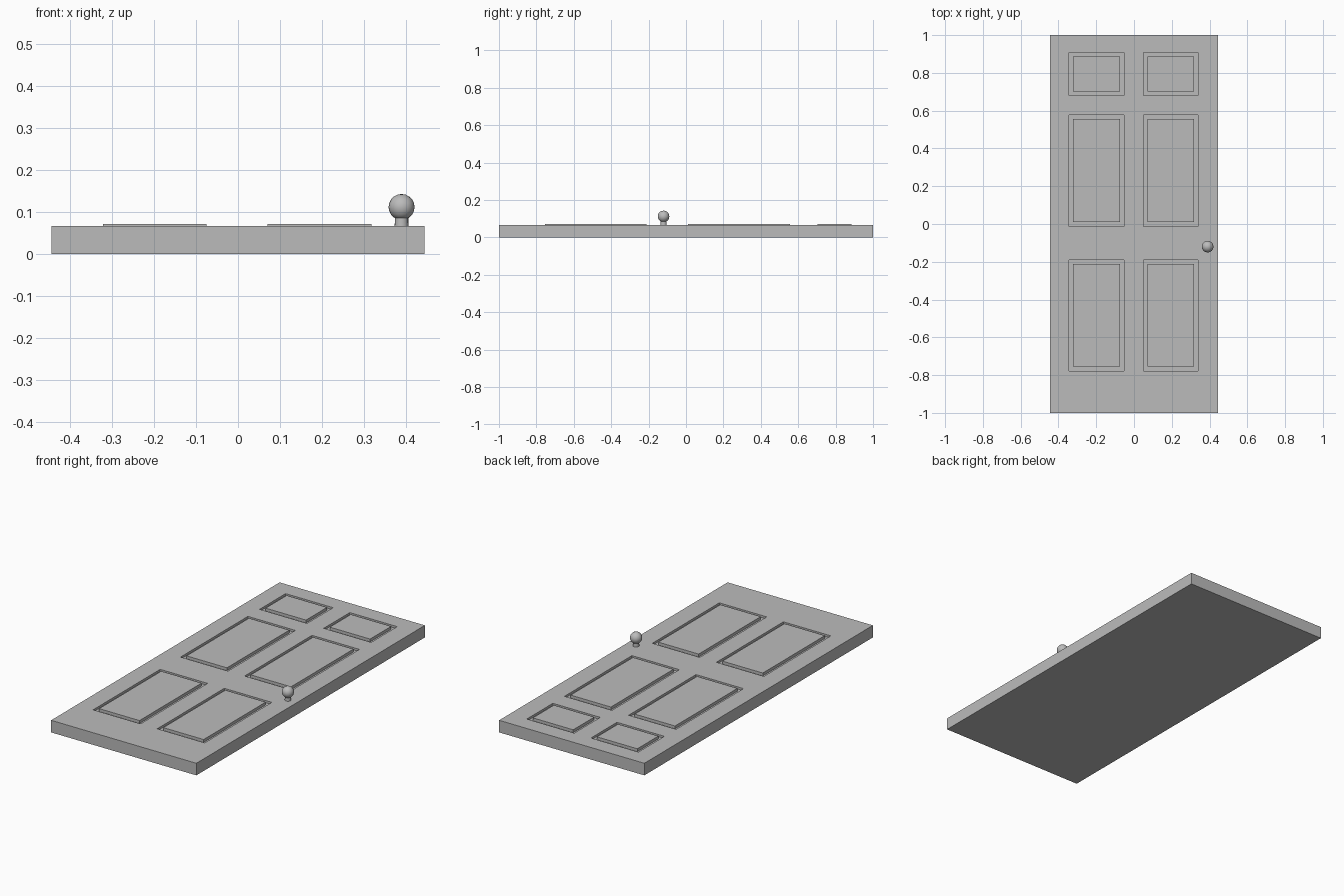
import bpy
import bmesh

cube = bpy.data.objects.get("Cube")
if cube:
    bpy.data.objects.remove(cube, do_unlink=True)

grey = bpy.data.materials.new("plain grey")
grey.use_nodes = True
COLOUR = (0.5, 0.5, 0.5, 1)
grey.diffuse_color = COLOUR
grey.node_tree.nodes["Principled BSDF"].inputs["Base Color"].default_value = COLOUR

TOP, RECESS, PANEL = 0.067, 0.055, 0.071
BORDER = 0.031


def add_object(name, bm):
    bmesh.ops.recalc_face_normals(bm, faces=bm.faces)
    mesh = bpy.data.meshes.new(name)
    bm.to_mesh(mesh)
    bm.free()
    mesh.materials.append(grey)
    obj = bpy.data.objects.new(name, mesh)
    bpy.context.collection.objects.link(obj)
    return obj


def step(bm, faces, thickness, z):
    """Inset each face, then move the inner faces to height z."""
    bmesh.ops.inset_individual(bm, faces=faces, thickness=thickness)
    for face in faces:
        for v in face.verts:
            v.co.z = z


# Door leaf: the odd cells of an uneven grid hold the six panels
xs = [-0.445, -0.344, -0.053, 0.049, 0.34, 0.445]
ys = [-1, -0.777, -0.19, -0.012, 0.578, 0.68, 0.908, 1]
bm = bmesh.new()
grid = [[bm.verts.new((x, y, TOP)) for y in ys] for x in xs]
cells = []
for i in range(len(xs) - 1):
    for j in range(len(ys) - 1):
        face = bm.faces.new((grid[i][j], grid[i + 1][j],
                             grid[i + 1][j + 1], grid[i][j + 1]))
        if i % 2 and j % 2:
            cells.append(face)

# Edges and back of the leaf
rim = [e for e in bm.edges if e.is_boundary]
walls = bmesh.ops.extrude_edge_only(bm, edges=rim)["geom"]
for v in walls:
    if isinstance(v, bmesh.types.BMVert):
        v.co.z = 0
bmesh.ops.contextual_create(bm, geom=[e for e in walls if isinstance(e, bmesh.types.BMEdge)])

# Sunken moulding with a raised field in each panel
step(bm, cells, 0, RECESS)
step(bm, cells, BORDER, RECESS)
step(bm, cells, 0, PANEL)
add_object("door_leaf", bm)

# Knob: turned profile of radius and height, spun about its axis
neck = [(0.017, 0.06), (0.016, 0.077), (0.016, 0.09)]
bm = bmesh.new()
verts = [bm.verts.new((r, 0, z)) for r, z in neck]
edges = [bm.edges.new(pair) for pair in zip(verts, verts[1:])]
bmesh.ops.spin(bm, geom=verts + edges, axis=(0, 0, 1), cent=(0, 0, 0),
               angle=6.283185, steps=16, use_merge=True)
stem = add_object("knob_stem", bm)

bm = bmesh.new()
bmesh.ops.create_uvsphere(bm, u_segments=16, v_segments=10, radius=0.031)
bmesh.ops.translate(bm, verts=bm.verts, vec=(0, 0, 0.112))
knob = add_object("door_knob", bm)

for obj in (stem, knob):
    obj.location = (0.39, -0.12, 0)
    for p in obj.data.polygons:
        p.use_smooth = True
